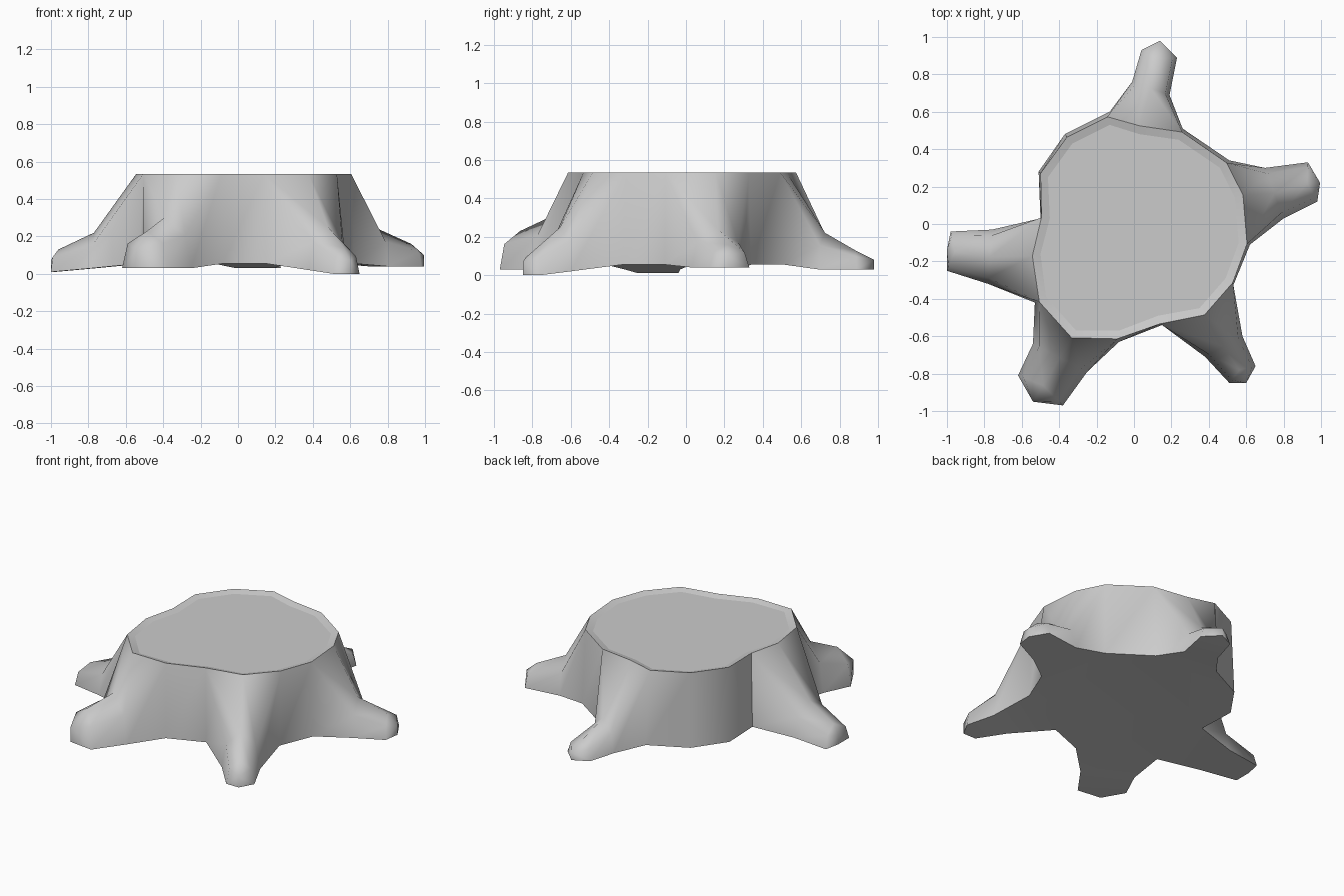
import bpy, bmesh
from mathutils import Vector as V

if "Cube" in bpy.data.objects:
    bpy.data.objects.remove(bpy.data.objects["Cube"])

TOP, LOW = 0.535, 0.055

# Outline of the cut top, anticlockwise from the right
cut = [(.56, -.10), (.54, .14), (.46, .30), (.24, .45), (.03, .48), (-.13, .53),
       (-.33, .43), (-.46, .25), (-.45, .03), (-.50, -.16), (-.47, -.39), (-.31, -.57),
       (-.08, -.57), (.13, -.49), (.35, -.45), (.49, -.29)]
centre = V((.03, -.02))
inner = [V((x, y, TOP - .012)) for x, y in cut]
outer = []
for p in cut:
    d = V(p) - centre
    outer.append((V(p) + d.normalized() * .045).to_3d() + V((0, 0, TOP)))

# Ground points of the trunk between roots, keyed by rim index
ground = {0: (.62, -.11), 2: (.51, .34), 3: (.26, .51), 5: (-.13, .60), 6: (-.37, .48),
          7: (-.51, .28), 8: (-.50, .03), 10: (-.53, -.42), 12: (-.08, -.63),
          13: (.15, -.54), 15: (.53, -.33)}
ground = {k: V((*p, LOW)) for k, p in ground.items()}

# Roots: first rim index, middle sides, tip sides, end point, floor z, ridge heights
roots = [
    (0, (.80, .03), (.70, .30), (.98, .12), (.93, .33), (.995, .22), .04, .24, .16),
    (3, (.19, .69), (-.01, .76), (.23, .89), (.04, .93), (.14, .98), .03, .22, .13),
    (8, (-.76, -.03), (-.78, -.32), (-.98, -.04), (-1, -.25), (-1, -.14), .01, .22, .13),
    (10, (-.54, -.64), (-.25, -.79), (-.62, -.81), (-.38, -.97), (-.54, -.95), .03, .30, .23),
    (13, (.38, -.71), (.58, -.60), (.51, -.85), (.65, -.76), (.60, -.85), .0, .25, .14)]

bm = bmesh.new()


def face(*pts):
    bm.faces.new([bm.verts.new(p) for p in pts])


def arch(a, b, floor, ridge, back):
    """Five-point cross-section of a root, from one side over to the other."""
    a, b = V((*a, floor)), V((*b, floor))
    mid = (a + b) / 2 + back
    mid.z = ridge
    out = [a, a.lerp(mid, .22), mid, b.lerp(mid, .22), b]
    out[1].z = out[3].z = floor + (ridge - floor) * .66
    return out


# Roots lofted from the trunk out to the tip
for i, m1, m2, t1, t2, end, floor, h1, h2 in roots:
    axis = ((V(m1) + V(m2)) - (V(t1) + V(t2))).normalized().to_3d()
    base = [ground[i], outer[i], outer[i + 1], outer[i + 2], ground[i + 2]]
    secs = [base, arch(m1, m2, (floor + .02 if floor < .03 else floor), h1, V()),
            arch(t1, t2, floor, h2, axis * .03)]
    for s, t in zip(secs, secs[1:]):
        for k in range(4):
            face(s[k], t[k], t[k + 1], s[k + 1])
        face(s[0], s[4], t[4], t[0])
    # Blunt root end
    tip = secs[-1]
    low = V((*end, floor))
    high = V((*end, floor + (h2 - floor) * .5))
    for k in range(4):
        face(tip[k], high, tip[k + 1])
    face(tip[0], low, high)
    face(tip[4], high, low)
    face(tip[0], tip[4], low)

# Trunk walls between roots
for a, b in ((2, 3), (5, 6), (6, 7), (7, 8), (12, 13), (15, 0)):
    face(ground[a], ground[b], outer[b], outer[a])

# Bark rim and underside
for k in range(16):
    j = (k + 1) % 16
    face(outer[k], outer[j], inner[j], inner[k])
face(*[ground[k] for k in sorted(ground)])


def finish(name):
    bmesh.ops.remove_doubles(bm, verts=bm.verts, dist=.001)
    bmesh.ops.recalc_face_normals(bm, faces=bm.faces)
    me = bpy.data.meshes.new(name)
    bm.to_mesh(me)
    ob = bpy.data.objects.new(name, me)
    bpy.context.collection.objects.link(ob)
    bpy.ops.object.select_all(action='DESELECT')
    ob.select_set(True)
    bpy.context.view_layer.objects.active = ob
    bpy.ops.object.shade_smooth_by_angle(angle=1.25)


finish("stump_bark")

# Flat cut surface
bm.free()
bm = bmesh.new()
face(*inner)
finish("cut_top")
bm.free()
top = bpy.data.objects["cut_top"].data
if top.polygons[0].normal.z < 0:
    top.flip_normals()
